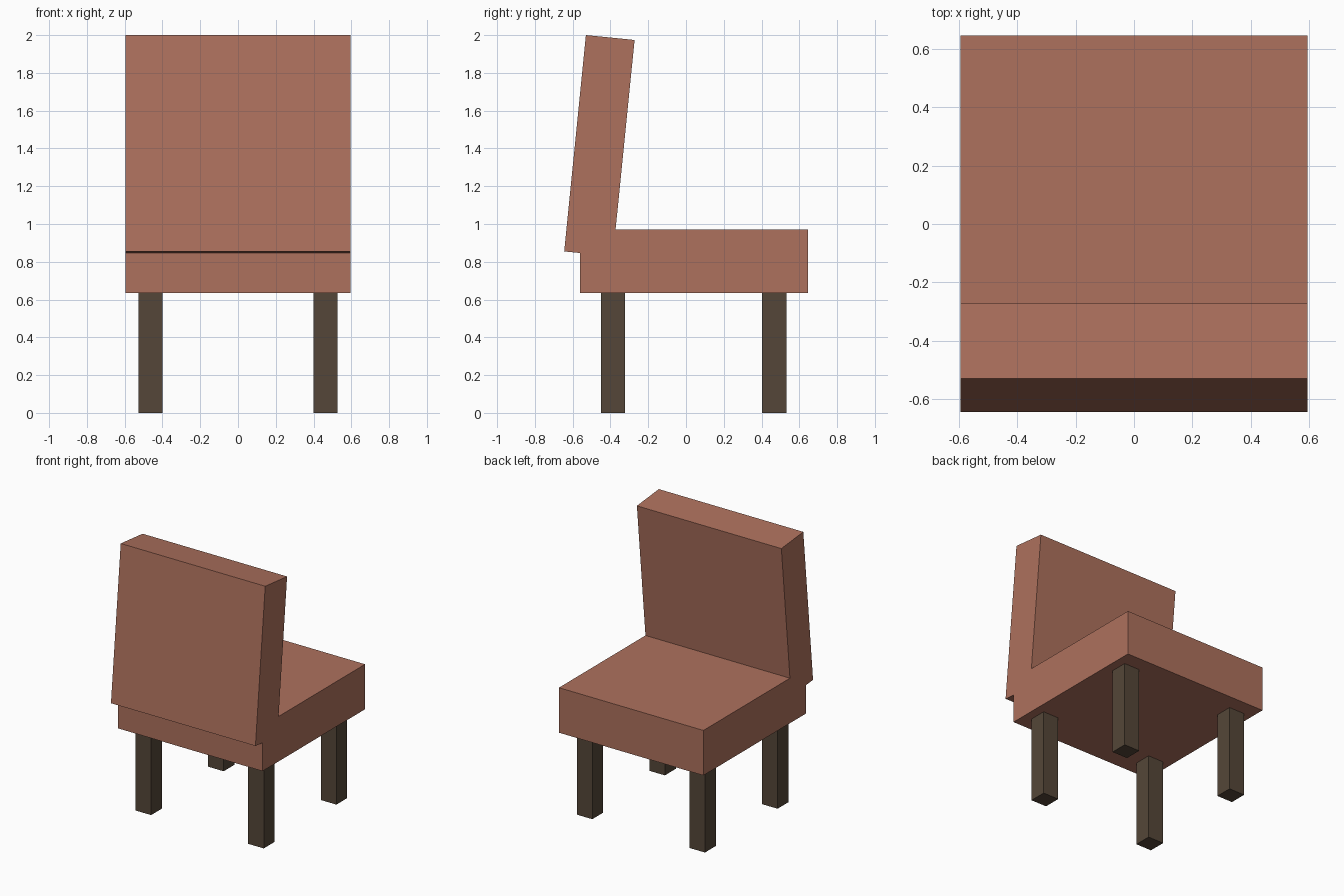
import bpy

if "Cube" in bpy.data.objects:
    bpy.data.objects.remove(bpy.data.objects["Cube"])


def material(name, rgb):
    m = bpy.data.materials.new(name)
    m.diffuse_color = (*rgb, 1)
    m.use_nodes = True
    m.node_tree.nodes["Principled BSDF"].inputs["Base Color"].default_value = m.diffuse_color
    return m


def box(name, center, size, mat, tilt=0.0):
    bpy.ops.mesh.primitive_cube_add(size=1, location=center)
    ob = bpy.context.object
    ob.name = name
    ob.scale = size
    bpy.ops.object.transform_apply(location=False, rotation=False, scale=True)
    ob.rotation_euler.x = tilt
    ob.data.materials.append(mat)
    return ob


fabric = material("fabric", (0.42, 0.165, 0.11))
wood = material("dark_wood", (0.09, 0.062, 0.04))

# Cushions
WIDTH = 1.19
box("seat", (0, 0.042, 0.803), (WIDTH, 1.206, 0.335), fabric)
box("backrest", (0, -0.4585, 1.4145), (WIDTH, 0.259, 1.151), fabric, tilt=-0.1)

# Four square legs
for row, y in (("front", -0.387), ("back", 0.467)):
    for side, x in (("left", -0.464), ("right", 0.464)):
        box(f"{row}_{side}_leg", (x, y, 0.318), (0.128, 0.128, 0.636), wood)
